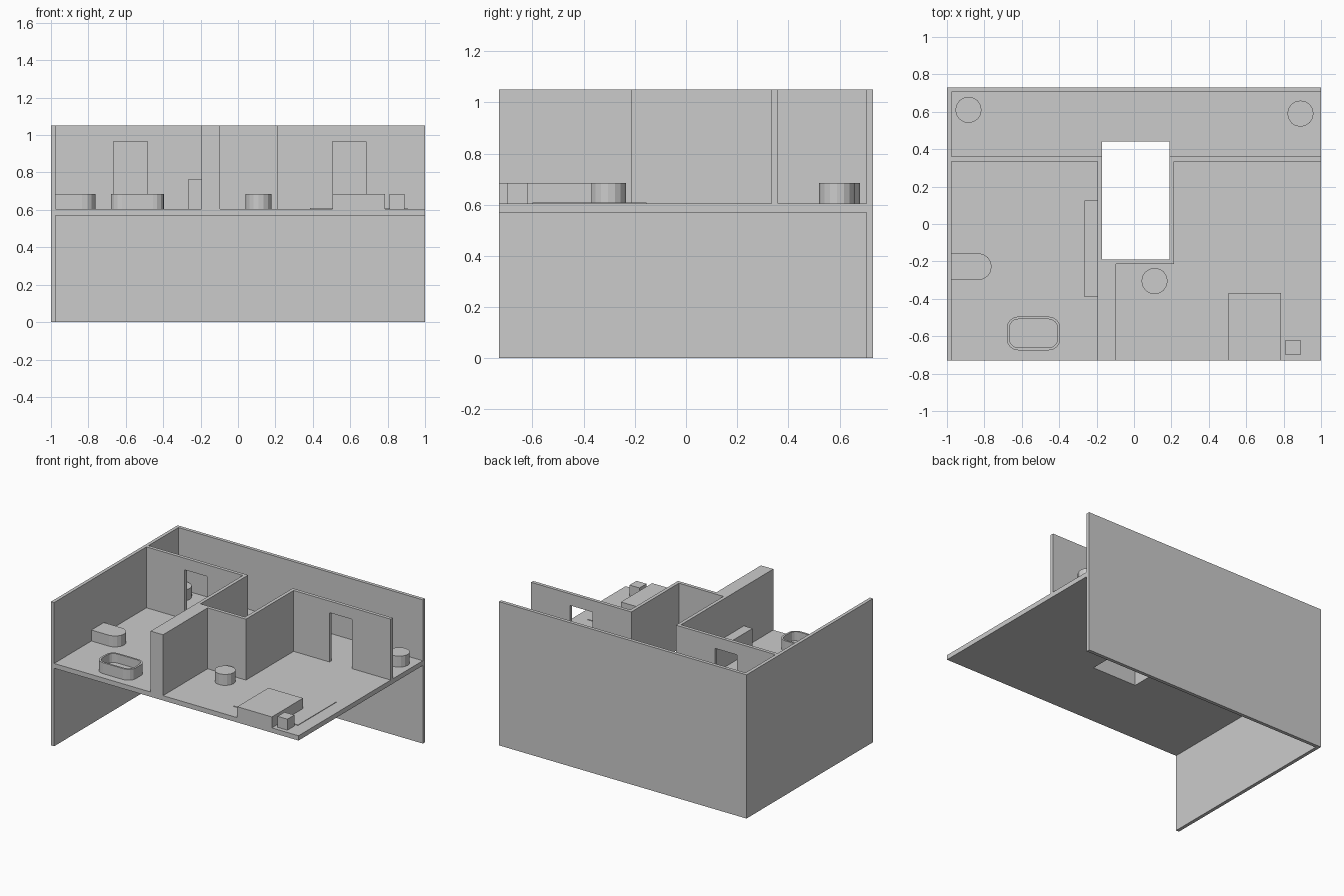
import bpy, bmesh, math
from mathutils import Vector

if "Cube" in bpy.data.objects:
    bpy.data.objects.remove(bpy.data.objects["Cube"])

FLOOR, LOW, TOP = 0.605, 0.685, 1.05


def finish(name, bm, smooth=False):
    bmesh.ops.recalc_face_normals(bm, faces=bm.faces)
    me = bpy.data.meshes.new(name)
    bm.to_mesh(me)
    bm.free()
    ob = bpy.data.objects.new(name, me)
    bpy.context.collection.objects.link(ob)
    return ob


def extrude(name, points, direction, inset=0, depth=0):
    """Extrude a closed outline; optionally hollow the top like a basin."""
    bm = bmesh.new()
    face = bm.faces.new([bm.verts.new(p) for p in points])
    res = bmesh.ops.extrude_face_region(bm, geom=[face], use_keep_orig=True)
    verts = [g for g in res["geom"] if isinstance(g, bmesh.types.BMVert)]
    cap = next(g for g in res["geom"] if isinstance(g, bmesh.types.BMFace))
    bmesh.ops.translate(bm, verts=verts, vec=Vector(direction))
    bmesh.ops.recalc_face_normals(bm, faces=bm.faces)
    if inset:
        bmesh.ops.inset_region(bm, faces=[cap], thickness=inset, use_even_offset=True)
        inner = bmesh.ops.extrude_face_region(bm, geom=[cap])
        bmesh.ops.delete(bm, geom=[cap], context='FACES_ONLY')
        bmesh.ops.translate(bm, vec=(0, 0, -depth),
                            verts=[g for g in inner["geom"] if isinstance(g, bmesh.types.BMVert)])
    return finish(name, bm)


def plan(name, pts, z0, z1, **kw):
    return extrude(name, [(x, y, z0) for x, y in pts], (0, 0, z1 - z0), **kw)


def box(name, x0, x1, y0, y1, z0, z1):
    return plan(name, [(x0, y0), (x1, y0), (x1, y1), (x0, y1)], z0, z1)


def arc(cx, cy, r, a0, a1, n):
    return [(cx + r * math.cos(math.radians(a0 + (a1 - a0) * i / n)),
             cy + r * math.sin(math.radians(a0 + (a1 - a0) * i / n))) for i in range(n + 1)]


# Outer shell: only the left and back walls are present
plan("outer_walls", [(-1, -0.73), (-0.975, -0.73), (-0.975, 0.705), (1, 0.705),
                     (1, 0.73), (-1, 0.73)], 0, TOP)

# Upper floor slab with stairwell opening
slab = box("floor_slab", -0.975, 1, -0.73, 0.705, 0.57, FLOOR)
cutter = box("stairwell_cutter", -0.17, 0.19, -0.19, 0.44, 0.4, 0.8)
cutter.hide_render = True
cutter.hide_viewport = True
cut = slab.modifiers.new("stairwell", 'BOOLEAN')
cut.operation = 'DIFFERENCE'
cut.solver = 'EXACT'
cut.object = cutter

# Walls around the stairwell, with the thick divider toward the front
plan("stairwell_walls", [(-0.195, -0.73), (-0.095, -0.73), (-0.095, -0.215), (0.215, -0.215),
                         (0.215, 0.335), (0.19, 0.335), (0.19, -0.19), (-0.17, -0.19),
                         (-0.17, 0.335), (-0.195, 0.335)], FLOOR, TOP)

# Corridor walls, each with a doorway
for side, x0, x1, d0 in (("left", -0.975, -0.17, -0.665), ("right", 0.19, 1, 0.505)):
    d1 = d0 + 0.18
    outline = [(x0, FLOOR), (d0, FLOOR), (d0, 0.965), (d1, 0.965), (d1, FLOOR),
               (x1, FLOOR), (x1, TOP), (x0, TOP)]
    extrude(side + "_corridor_wall", [(x, 0.335, z) for x, z in outline], (0, 0.025, 0))

# Bathroom: toilet, tub and counter
plan("toilet", [(-0.975, -0.3)] + arc(-0.833, -0.228, 0.072, -90, 90, 8)
     + [(-0.975, -0.156)], FLOOR, LOW)
r = 0.06
tub = []
for cx, cy, a in ((-0.395 - r, -0.495 - r, 0), (-0.68 + r, -0.495 - r, 90),
                  (-0.68 + r, -0.675 + r, 180), (-0.395 - r, -0.675 + r, 270)):
    tub += arc(cx, cy, r, a, a + 90, 4)
plan("bathtub", tub, FLOOR, LOW, inset=0.014, depth=0.066)
box("counter", -0.265, -0.195, -0.39, 0.125, FLOOR, 0.765)

# Bedroom: bed, nightstand and thin rug
box("bed", 0.505, 0.785, -0.73, -0.37, FLOOR, LOW)
box("nightstand", 0.81, 0.89, -0.7, -0.62, FLOOR, LOW)
box("rug", 0.385, 0.905, -0.6, -0.155, FLOOR, 0.609)

# Round stool and corridor planters
for name, x, y in (("stool", 0.11, -0.305), ("left_planter", -0.885, 0.61),
                   ("right_planter", 0.89, 0.59)):
    plan(name, arc(x, y, 0.07, 0, 360, 16)[:-1], FLOOR, LOW)
